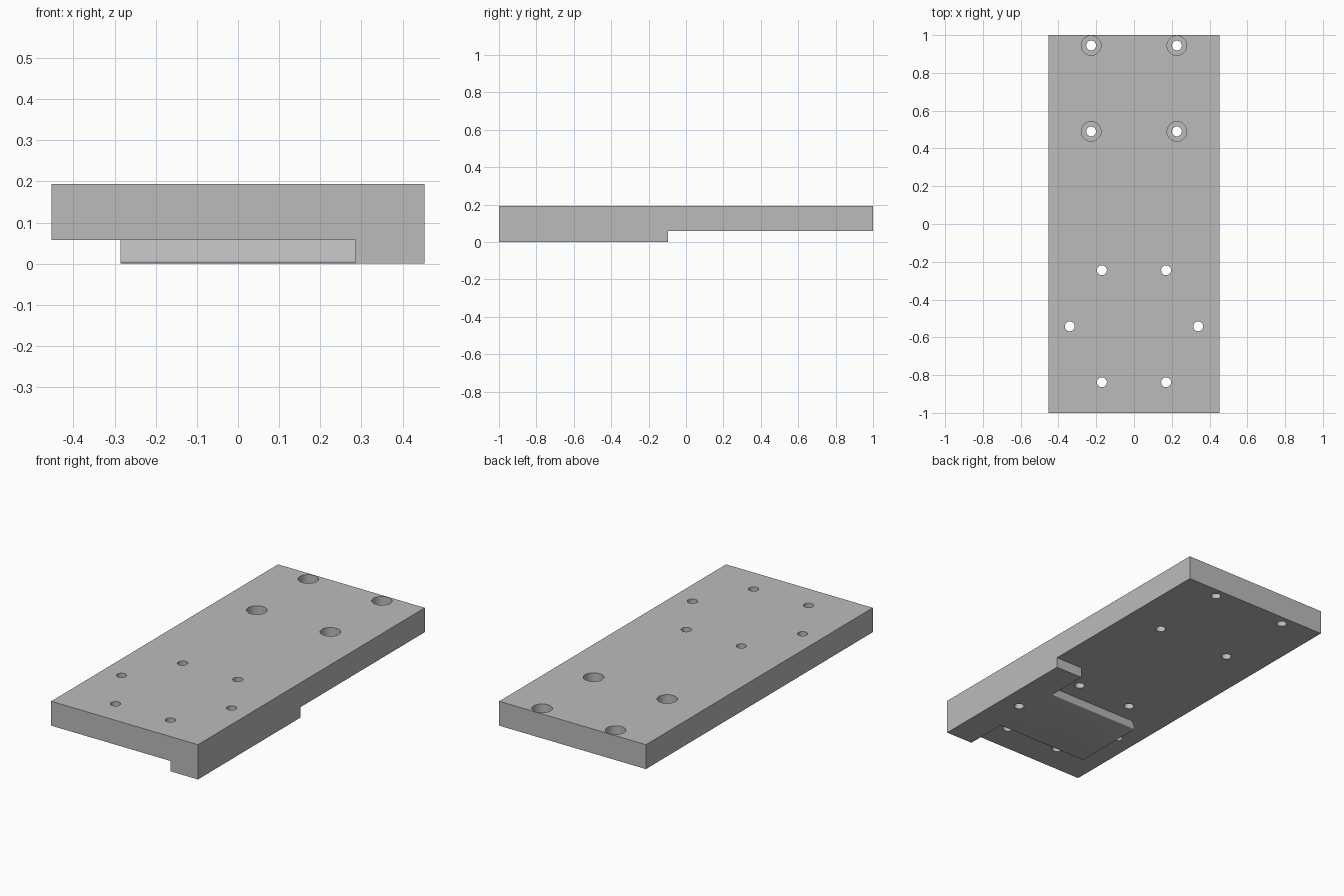
import bpy, bmesh, math
from mathutils import Matrix

if "Cube" in bpy.data.objects:
    bpy.data.objects.remove(bpy.data.objects["Cube"], do_unlink=True)

HALF_W, TOP, STEP = 0.453, 0.194, 0.058   # plate half width, top, underside
PAD_X = 0.285                              # inner edge of side rail, pad half width

grey = bpy.data.materials.new("machined_grey")
grey.use_nodes = True
colour = (0.5, 0.5, 0.5, 1)
grey.diffuse_color = colour
grey.node_tree.nodes["Principled BSDF"].inputs["Base Color"].default_value = colour


def make_object(name, bm):
    bmesh.ops.recalc_face_normals(bm, faces=bm.faces)
    mesh = bpy.data.meshes.new(name)
    bm.to_mesh(mesh)
    bm.free()
    mesh.materials.append(grey)
    obj = bpy.data.objects.new(name, mesh)
    bpy.context.collection.objects.link(obj)
    return obj


def prism(name, profile, x0, x1, round_edges=0):
    """Extrude a (y, z) profile along x, optionally rounding its lowest edges."""
    bm = bmesh.new()
    face = bm.faces.new([bm.verts.new((x0, y, z)) for y, z in profile])
    new = bmesh.ops.extrude_face_region(bm, geom=[face])["geom"]
    bmesh.ops.translate(bm, vec=(x1 - x0, 0, 0),
                        verts=[v for v in new if isinstance(v, bmesh.types.BMVert)])
    if round_edges:
        low = [e for e in bm.edges if all(v.co.z < 0.001 for v in e.verts)
               and abs(e.verts[0].co.x - e.verts[1].co.x) > 0.1]
        bmesh.ops.bevel(bm, geom=low, offset=round_edges, segments=5,
                        profile=0.5, affect='EDGES')
    return make_object(name, bm)


def box_profile(y0, y1, z0, z1):
    return [(y0, z0), (y1, z0), (y1, z1), (y0, z1)]


def cylinders(name, spots, radius, z0, z1):
    """One cutter holding a mirrored pair of cylinders for every spot."""
    bm = bmesh.new()
    for x, y in spots:
        for side in (-1, 1):
            bmesh.ops.create_cone(bm, cap_ends=True, segments=48, radius1=radius,
                                  radius2=radius, depth=z1 - z0,
                                  matrix=Matrix.Translation((side * x, y, (z0 + z1) / 2)))
    return make_object(name, bm)


def combine(target, tool, operation):
    tool.hide_render = True
    mod = target.modifiers.new(tool.name, 'BOOLEAN')
    mod.operation, mod.solver, mod.object = operation, 'EXACT', tool
    bpy.context.view_layer.objects.active = target
    bpy.ops.object.modifier_apply(modifier=mod.name)
    bpy.data.objects.remove(tool, do_unlink=True)


# Main plate with the side rail under its left edge
plate = prism("mounting_plate", box_profile(-1, 1, STEP, TOP), -HALF_W, HALF_W)
rail = prism("side_rail", box_profile(-1, -0.095, 0, STEP + 0.02), PAD_X, HALF_W)
combine(plate, rail, 'UNION')

# Undercut locating pad with rounded lower lips
front, back, lean = -0.765, -0.332, 0.02
pad = prism("locating_pad",
            [(front, 0), (back, 0), (back - lean, STEP), (back - lean, STEP + 0.02),
             (front + lean, STEP + 0.02), (front + lean, STEP)],
            -PAD_X, PAD_X, round_edges=0.009)
combine(plate, pad, 'UNION')

# Through holes and counterbores
bolt_spots = [(0.227, 0.945), (0.227, 0.49)]
small_spots = [(0.17, -0.245), (0.34, -0.542), (0.17, -0.838)]
combine(plate, cylinders("holes", bolt_spots + small_spots, 0.026, -0.1, 0.3), 'DIFFERENCE')
combine(plate, cylinders("counterbores", bolt_spots, 0.052, TOP - 0.065, 0.3), 'DIFFERENCE')

# Smooth the round walls, keep machined edges sharp
bpy.ops.object.select_all(action='DESELECT')
plate.select_set(True)
bpy.context.view_layer.objects.active = plate
bpy.ops.object.shade_smooth_by_angle(angle=math.radians(30))
